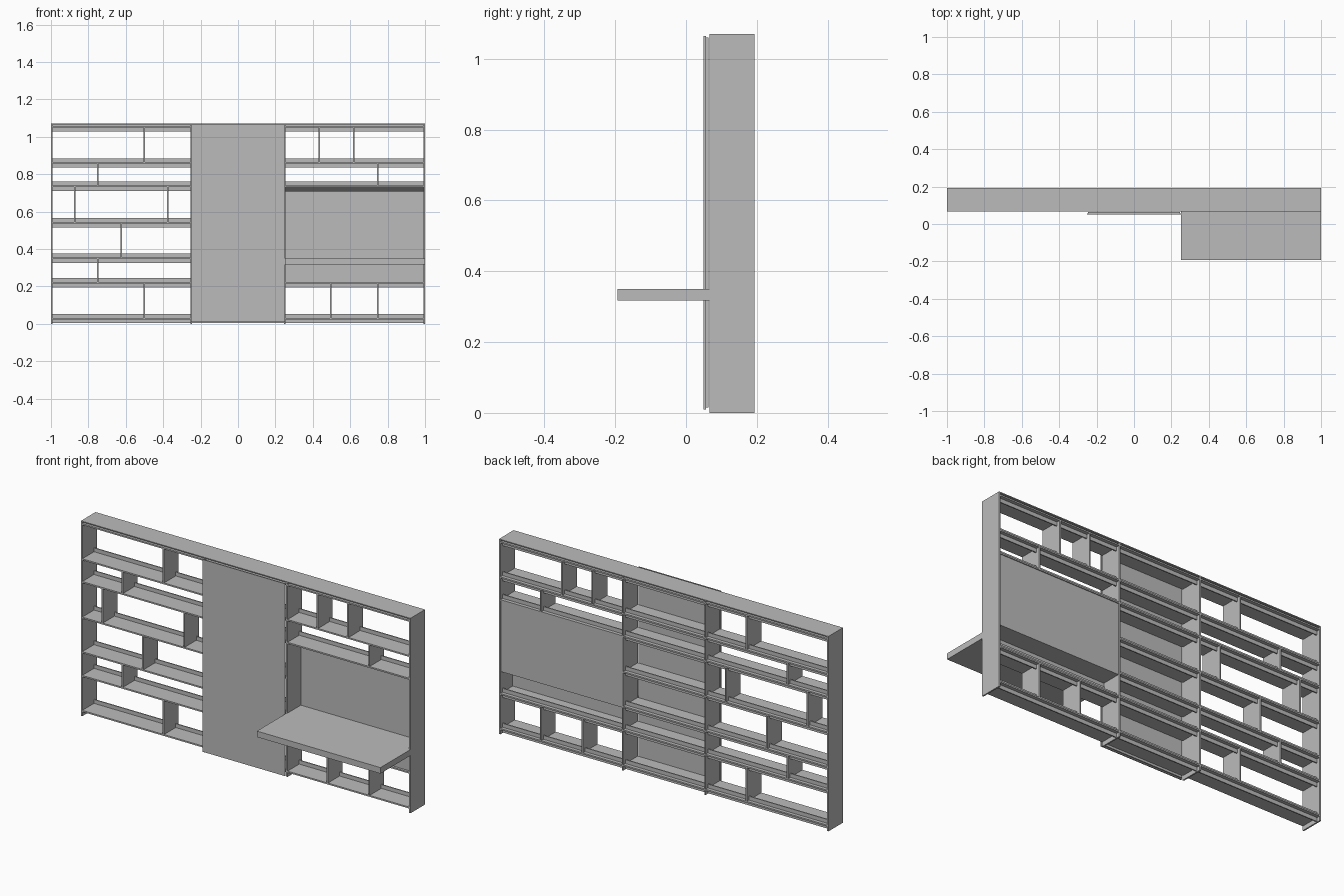
import bpy

cube = bpy.data.objects.get("Cube")
if cube:
    bpy.data.objects.remove(cube, do_unlink=True)


def material(name, value):
    mat = bpy.data.materials.new(name)
    mat.use_nodes = True
    colour = (value, value, value, 1)
    mat.diffuse_color = colour
    mat.node_tree.nodes["Principled BSDF"].inputs["Base Color"].default_value = colour
    return mat


GREY = material("light grey", 0.5)
DARK = material("dark grey", 0.08)


def box(name, x, y, z, mat=GREY):
    """Box from (min, max) ranges on each axis."""
    bpy.ops.mesh.primitive_cube_add(size=1, location=[sum(r) / 2 for r in (x, y, z)])
    obj = bpy.context.object
    obj.name = name
    obj.scale = [r[1] - r[0] for r in (x, y, z)]
    bpy.ops.object.transform_apply(location=False, rotation=False, scale=True)
    obj.data.materials.append(mat)
    return obj


FRONT, BACK, TOP = 0.067, 0.193, 1.07
T = 0.004                      # half thickness of a board
DEPTH = (FRONT, BACK)
LEVELS = [0.028, 0.22, 0.35, 0.54, 0.735, 0.86, 1.053]

# Full-height uprights and top cover
for name, x in (("right_side", -1 + T), ("right_upright", -0.25),
                ("left_upright", 0.25), ("left_side", 1 - T)):
    box(name, (x - T, x + T), DEPTH, (0, TOP))
box("top_cover", (-1, 1), DEPTH, (TOP - 0.005, TOP))

# Shelves with a stiffening rail near the back
for i, z in enumerate(LEVELS):
    end = 0.25 if i in (2, 3) else 1
    box("shelf", (-1 + T, end - T), DEPTH, (z - T, z + T))
    box("shelf_rail", (-1 + T, end - T), (0.168, 0.174),
        (max(z - 0.025, 0), min(z + 0.025, TOP)))

# Dividers: x position and the level they stand on
for x, i in ((-0.5, 5), (-0.75, 4), (-0.872, 3), (-0.375, 3), (-0.625, 2),
             (-0.75, 1), (-0.5, 0), (0.435, 5), (0.62, 5), (0.748, 4),
             (0.495, 0), (0.748, 0)):
    box("divider", (x - T, x + T), DEPTH, (LEVELS[i], LEVELS[i + 1]))

# Desk bay: back panel, dark strip under the shelf, desk and its apron
BAY = (0.25 + T, 1 - T)
box("bay_back", BAY, (0.182, 0.188), (0.35, 0.735))
box("bay_dark_strip", BAY, (0.163, 0.168), (0.708, 0.731), DARK)
box("desk_apron", BAY, (0.08, 0.086), (0.22, 0.32))
box("desk_top", (0.25, 1), (-0.193, 0.08), (0.317, 0.35))
box("desk_shelf", BAY, (0.08, 0.188), (0.342, 0.35))

# Sliding door: front sheet and backing sheet
box("door_front", (-0.25, 0.25), (0.05, 0.056), (0.01, 1.065))
box("door_backing", (-0.245, 0.245), (0.056, 0.063), (0.015, 1.06))
